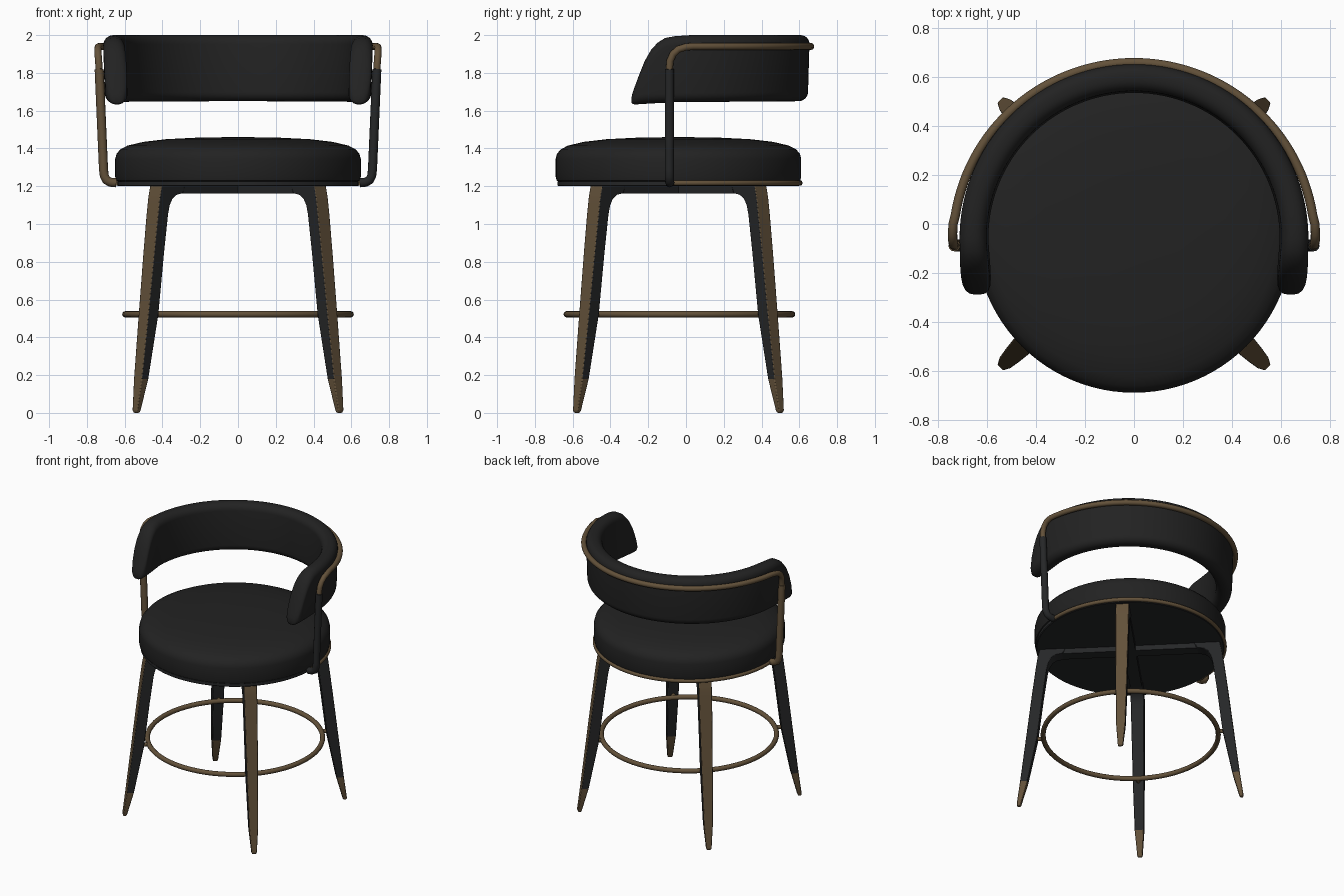
import bpy, bmesh, math
from math import sin, cos, pi, radians
from mathutils import Vector

if "Cube" in bpy.data.objects:
    bpy.data.objects.remove(bpy.data.objects["Cube"])

CY = -0.04  # seat and leg centre in y


def material(name, rgb):
    m = bpy.data.materials.new(name)
    m.diffuse_color = (*rgb, 1)
    m.use_nodes = True
    m.node_tree.nodes["Principled BSDF"].inputs["Base Color"].default_value = m.diffuse_color
    return m


UPHOLSTERY = material("black upholstery", (0.016, 0.016, 0.016))
FRAME = material("black frame", (0.019, 0.020, 0.021))
BRASS = material("aged brass", (0.125, 0.083, 0.042))


def loft(name, rings, mats, rule=None, angle=40, bevel=0):
    """Skin a list of equal-length rings, cap both ends."""
    bm = bmesh.new()
    vs = [[bm.verts.new(p) for p in ring] for ring in rings]
    n = len(rings[0])
    for a, b in zip(vs, vs[1:]):
        for i in range(n):
            j = (i + 1) % n
            bm.faces.new((a[i], a[j], b[j], b[i]))
    bm.faces.new(vs[0][::-1])
    bm.faces.new(vs[-1])
    bmesh.ops.recalc_face_normals(bm, faces=bm.faces)
    bm.normal_update()
    if rule:
        for f in bm.faces:
            f.material_index = rule(f)
    me = bpy.data.meshes.new(name)
    bm.to_mesh(me)
    bm.free()
    for m in mats:
        me.materials.append(m)
    ob = bpy.data.objects.new(name, me)
    bpy.context.collection.objects.link(ob)
    bpy.ops.object.select_all(action='DESELECT')
    ob.select_set(True)
    bpy.context.view_layer.objects.active = ob
    bpy.ops.object.shade_smooth_by_angle(angle=radians(angle))
    if bevel:
        mod = ob.modifiers.new("soft edges", 'BEVEL')
        mod.width, mod.segments = bevel, 2
    return ob


def lathe(name, profile, mat, n=96):
    rings = [[(r * cos(2 * pi * i / n), CY + r * sin(2 * pi * i / n), z)
              for i in range(n)] for r, z in profile]
    return loft(name, rings, [mat])


def tube(name, pts, radius, mat, closed=False):
    cu = bpy.data.curves.new(name, 'CURVE')
    cu.dimensions = '3D'
    cu.bevel_depth, cu.bevel_resolution = radius, 4
    cu.use_fill_caps = True
    sp = cu.splines.new('POLY')
    sp.points.add(len(pts) - 1)
    for p, co in zip(sp.points, pts):
        p.co = (*co, 1)
    sp.use_cyclic_u = closed
    sp.use_smooth = True
    cu.materials.append(mat)
    ob = bpy.data.objects.new(name, cu)
    bpy.context.collection.objects.link(ob)
    return ob


def arc(cy, r, z, a0, a1, n):
    return [(r * cos(radians(a0 + (a1 - a0) * i / n)),
             cy + r * sin(radians(a0 + (a1 - a0) * i / n)), z) for i in range(n + 1)]


# Seat cushion and the plate under it
lathe("seat_cushion", [(0.63, 1.222), (0.645, 1.23), (0.65, 1.25), (0.65, 1.345),
                       (0.643, 1.372), (0.622, 1.396), (0.585, 1.415), (0.5, 1.435),
                       (0.38, 1.449), (0.2, 1.458), (0.02, 1.46)], UPHOLSTERY)
lathe("seat_base_plate", [(0.02, 1.2), (0.635, 1.2), (0.64, 1.205), (0.64, 1.225),
                          (0.02, 1.225)], FRAME)


# Curved backrest: rounded section swept round the back, ends sloping down
def back_section(x, y, nx, ny, top, bot, t):
    a, b, mid = t / 2, (top - bot) / 2, (top + bot) / 2
    r = 0.88 * min(a, b)
    ring = []
    for q, (su, sv) in enumerate([(1, 1), (-1, 1), (-1, -1), (1, -1)]):
        for k in range(7):
            g = pi / 2 * (q + k / 6)
            u = su * (a - r) + r * cos(g)
            z = mid + sv * (b - r) + r * sin(g)
            u += 0.03 * (z - 1.83)
            ring.append((x + nx * u, y + ny * u, z))
    return ring


ENDS = [(-0.288, 1.672, 1.642, 0.03), (-0.284, 1.69, 1.636, 0.065),
        (-0.272, 1.725, 1.633, 0.094), (-0.25, 1.785, 1.634, 0.112),
        (-0.22, 1.86, 1.636, 0.118), (-0.185, 1.922, 1.638, 0.118),
        (-0.15, 1.96, 1.64, 0.116), (-0.11, 1.985, 1.642, 0.113)]
side = lambda s, e: back_section(s * (0.655 + 0.04 * (e[0] + 0.06)), e[0], s, 0, e[1], e[2], e[3])
rings = [side(1, e) for e in ENDS]
for i in range(61):
    g = pi * i / 60
    top = 2.0 - 0.006 * max(0, 1 - sin(g) * 8)
    rings.append(back_section(0.655 * cos(g), -0.06 + 0.655 * sin(g), cos(g), sin(g),
                              top, 1.645 + 0.005 * sin(g), 0.11))
rings += [side(-1, e) for e in reversed(ENDS)]
loft("backrest", rings, [UPHOLSTERY], angle=60)

# Rail behind the backrest, arm posts and the band round the seat's back
ARM = [(0.645, -0.085, 1.218), (0.675, -0.086, 1.221), (0.696, -0.087, 1.232),
       (0.708, -0.088, 1.255), (0.712, -0.088, 1.29), (0.735, -0.088, 1.82)]
BEND = [(0.735, -0.088, 1.82), (0.738, -0.084, 1.865), (0.741, -0.068, 1.9),
        (0.742, -0.04, 1.925), (0.74, 0.0, 1.937)]
flip = lambda pts: [(-x, y, z) for x, y, z in pts]
tube("back_rail", BEND + arc(-0.08, 0.74, 1.94, 9, 171, 60) + flip(BEND)[::-1], 0.019, BRASS)
tube("left_arm_post", flip(ARM), 0.024, BRASS)
tube("right_arm_post", ARM, 0.024, FRAME)
tube("seat_band", arc(CY, 0.643, 1.217, -4, 184, 64), 0.014, BRASS)

# Legs: brass outer face and tip, black sides; beams cross under the seat
LEG = [(0.0, 0.768, 0.752, 0.028), (0.012, 0.774, 0.745, 0.036), (0.18, 0.75, 0.70, 0.062),
       (0.52, 0.708, 0.632, 0.076), (0.85, 0.668, 0.593, 0.085), (1.05, 0.642, 0.566, 0.09),
       (1.1, 0.635, 0.553, 0.09), (1.135, 0.63, 0.532, 0.09), (1.155, 0.626, 0.5, 0.09),
       (1.163, 0.624, 0.455, 0.09), (1.203, 0.615, 0.44, 0.09)]
for name, deg in (("front_right", -45), ("back_right", 45),
                  ("back_left", 135), ("front_left", 225)):
    d = Vector((cos(radians(deg)), sin(radians(deg)), 0))
    t = Vector((-d.y, d.x, 0))
    c = Vector((0, CY, 0))

    def box(z, ro, ri, w):
        return [c + d * r + t * s * w / 2 + Vector((0, 0, z))
                for r, s in ((ro, -1), (ro, 1), (ri, 1), (ri, -1))]

    def paint(f):
        return int(f.normal.dot(d) > 0.8 or f.calc_center_median().z < 0.17)

    loft(name + "_leg", [box(*s) for s in LEG], [FRAME, BRASS], paint, 30, 0.005)
    loft(name + "_beam", [box(1.162, 0.5, 0, 0.08), box(1.203, 0.5, 0, 0.08)], [FRAME])
    # Small joint between the foot ring and the leg
    tube(name + "_ring_joint", [c + d * 0.59 + Vector((0, 0, 0.522)),
                                c + d * 0.65 + Vector((0, 0, 0.522))], 0.014, BRASS)

# Foot ring
tube("foot_ring", arc(CY + 0.005, 0.596, 0.522, 0, 355, 71), 0.017, BRASS, closed=True)
